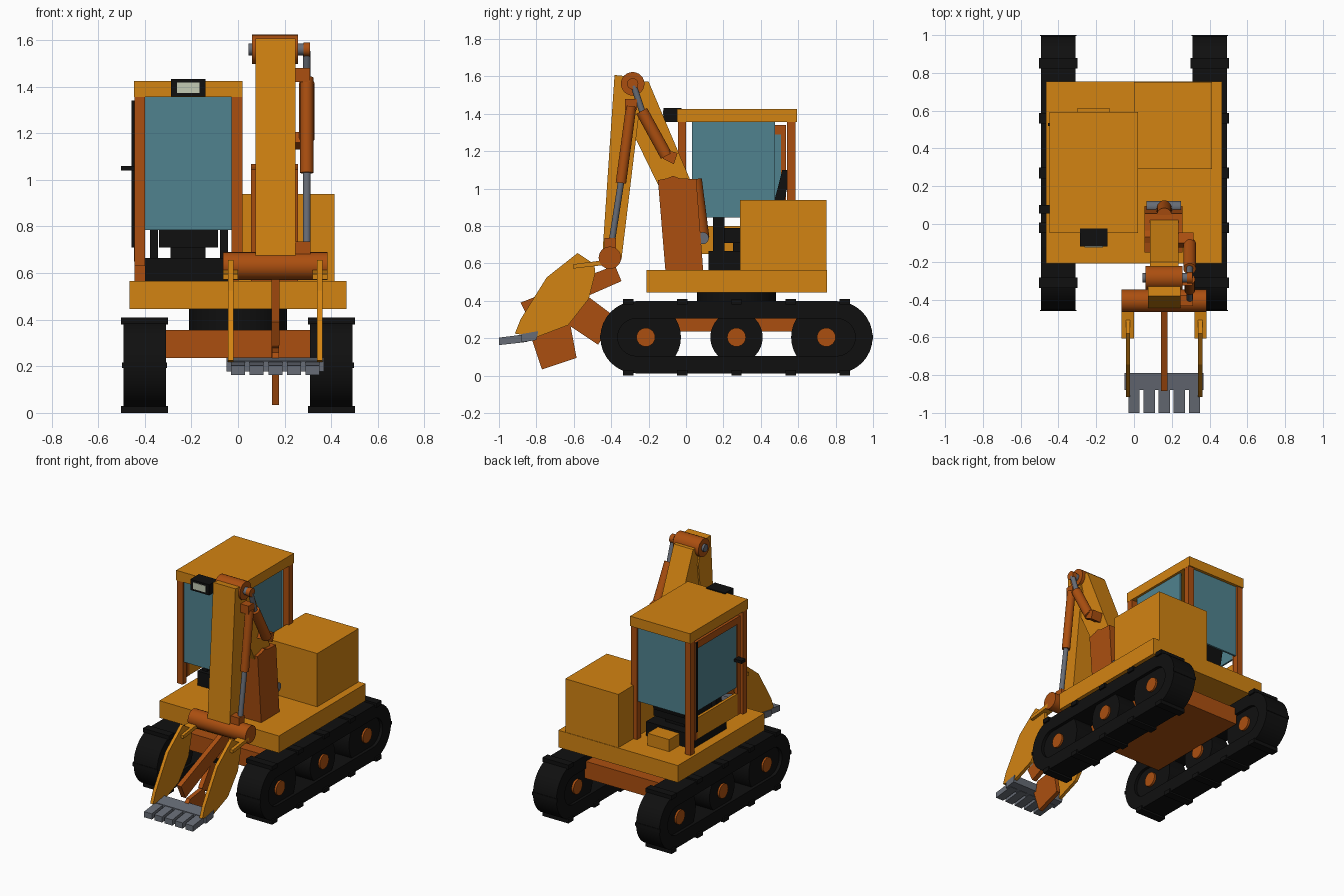
import bpy, bmesh, math
from mathutils import Vector

if "Cube" in bpy.data.objects:
    bpy.data.objects.remove(bpy.data.objects["Cube"])


def material(name, rgb):
    m = bpy.data.materials.new(name)
    m.diffuse_color = (*rgb, 1)
    m.use_nodes = True
    m.node_tree.nodes["Principled BSDF"].inputs["Base Color"].default_value = m.diffuse_color
    return m


YELLOW = material("amber_yellow", (0.65, 0.23, 0.006))
ORANGE = material("dark_orange", (0.41, 0.078, 0.005))
BLACK = material("rubber_black", (0.005, 0.005, 0.005))
GLASS = material("teal_glass", (0.08, 0.225, 0.275))
STEEL = material("steel_grey", (0.135, 0.15, 0.18))
LENS = material("lamp_lens", (0.55, 0.6, 0.46))
round_parts = []


def finish(name, bm, mat):
    bmesh.ops.recalc_face_normals(bm, faces=bm.faces)
    me = bpy.data.meshes.new(name)
    bm.to_mesh(me)
    bm.free()
    me.materials.append(mat)
    ob = bpy.data.objects.new(name, me)
    bpy.context.collection.objects.link(ob)
    return ob


def prism(name, pts, x0, x1, mat):
    """Extrude a (y, z) side profile from x0 to x1."""
    bm = bmesh.new()
    f = bm.faces.new([bm.verts.new((x0, y, z)) for y, z in pts])
    ext = bmesh.ops.extrude_face_region(bm, geom=[f])["geom"]
    bmesh.ops.translate(bm, vec=(x1 - x0, 0, 0),
                        verts=[v for v in ext if isinstance(v, bmesh.types.BMVert)])
    return finish(name, bm, mat)


def box(name, x, y, z, mat):
    return prism(name, [(y[0], z[0]), (y[1], z[0]), (y[1], z[1]), (y[0], z[1])], *x, mat)


def rod(name, a, b, r, mat, segs=24):
    """Cylinder between two points."""
    a, b = Vector(a), Vector(b)
    d = b - a
    bm = bmesh.new()
    bmesh.ops.create_cone(bm, cap_ends=True, segments=segs, radius1=r, radius2=r, depth=d.length)
    bm.transform(d.to_track_quat('Z', 'Y').to_matrix().to_4x4())
    bmesh.ops.translate(bm, vec=(a + b) / 2, verts=bm.verts)
    ob = finish(name, bm, mat)
    round_parts.append(ob)
    return ob


def axle(name, x0, x1, y, z, r, mat, segs=24):
    return rod(name, (x0, y, z), (x1, y, z), r, mat, segs)


def stadium(r, y0, y1, zc, n=16):
    pts = []
    for yc, start in ((y1, -90), (y0, 90)):
        for i in range(n + 1):
            t = math.radians(start + 180 * i / n)
            pts.append((yc + r * math.cos(t), zc + r * math.sin(t)))
    return pts


def belt(name, x0, x1):
    """Hollow track loop."""
    bm = bmesh.new()
    loops = [[bm.verts.new((x, y, z)) for y, z in stadium(r, -0.265, 0.805, 0.205)]
             for r, x in ((0.193, x0), (0.193, x1), (0.10, x1), (0.10, x0))]
    n = len(loops[0])
    for k in range(4):
        a, b = loops[k], loops[(k + 1) % 4]
        for i in range(n):
            j = (i + 1) % n
            bm.faces.new((a[i], a[j], b[j], b[i]))
    round_parts.append(finish(name, bm, BLACK))


# Tracks: belt, pads, wheels and hubs
for side, s in (("left", -1), ("right", 1)):
    belt(f"{side}_track_belt", s * 0.31, s * 0.492)
    for i in range(5):
        y = -0.31 + 0.29 * i
        for lvl, z in (("lower", (0.0, 0.03)), ("upper", (0.38, 0.41))):
            box(f"{side}_{lvl}_pad_{i}", (s * 0.30, s * 0.503), (y - 0.028, y + 0.028), z, BLACK)
    for end, y in (("front", -0.457), ("rear", 0.997)):
        d = 0.012
        box(f"{side}_{end}_end_pad", (s * 0.305, s * 0.498), (y - 0.003, y + 0.003),
            (0.205 - d, 0.205 + d), BLACK)
    for i, (y, r) in enumerate(((-0.215, 0.188), (0.27, 0.14), (0.75, 0.188))):
        axle(f"{side}_wheel_{i}", s * 0.33, s * 0.47, y, 0.205, r, BLACK, 32)
        axle(f"{side}_hub_{i}", s * 0.315, s * 0.483, y, 0.205, 0.05, ORANGE)

# Undercarriage, turntable, deck and engine housing
box("undercarriage", (-0.32, 0.32), (-0.13, 0.67), (0.235, 0.355), ORANGE)
rod("turntable", (0, 0.27, 0.35), (0, 0.27, 0.45), 0.21, BLACK, 40)
box("deck", (-0.465, 0.465), (-0.21, 0.755), (0.445, 0.565), YELLOW)
box("engine_housing", (0.0, 0.413), (0.29, 0.752), (0.56, 0.94), YELLOW)

# Cab roof, pillars and windows
box("cab_roof", (-0.447, 0.02), (-0.048, 0.593), (1.355, 1.425), YELLOW)
for side, x in (("left", (-0.445, -0.4)), ("right", (-0.028, 0.019))):
    box(f"{side}_front_pillar", x, (-0.042, 0.0), (0.63, 1.357), ORANGE)
    box(f"{side}_rear_pillar", x, (0.54, 0.585), (0.563, 1.357), ORANGE)
box("front_window", (-0.402, -0.026), (-0.03, -0.015), (0.785, 1.357), GLASS)
box("rear_window", (-0.402, -0.026), (0.558, 0.572), (0.83, 1.357), GLASS)
box("right_window", (-0.01, 0.003), (0.032, 0.477), (0.845, 1.357), GLASS)

# Door
box("door_glass", (-0.44, -0.428), (0.06, 0.512), (0.845, 1.295), GLASS)
box("door_panel", (-0.445, -0.425), (0.035, 0.52), (0.65, 0.80), YELLOW)
box("door_top_rail", (-0.447, -0.423), (0.035, 0.535), (1.29, 1.34), ORANGE)
box("door_front_rail", (-0.447, -0.423), (0.035, 0.065), (0.65, 1.30), ORANGE)
box("door_rear_rail", (-0.447, -0.423), (0.508, 0.535), (0.65, 1.30), ORANGE)
box("door_hinge", (-0.456, -0.444), (0.518, 0.534), (0.71, 1.34), BLACK)
box("door_handle", (-0.503, -0.445), (0.055, 0.10), (1.04, 1.06), BLACK)

# Seat and controls
box("cab_floor", (-0.40, -0.04), (0.12, 0.50), (0.56, 0.665), BLACK)
box("seat_pedestal", (-0.29, -0.14), (0.25, 0.43), (0.66, 0.72), BLACK)
box("seat_cushion", (-0.34, -0.085), (0.20, 0.48), (0.71, 0.79), BLACK)
prism("seat_back", [(0.42, 0.76), (0.49, 0.76), (0.54, 1.0), (0.54, 1.1), (0.515, 1.1), (0.49, 1.0)],
      -0.335, -0.09, BLACK)
for side, x in (("left", -0.36), ("right", -0.06)):
    box(f"{side}_control_column", (x - 0.017, x + 0.017), (0.145, 0.205), (0.65, 0.86), BLACK)
box("rear_step_box", (-0.30, -0.13), (0.47, 0.615), (0.56, 0.65), YELLOW)

# Roof lamp
box("lamp_housing", (-0.287, -0.14), (-0.12, -0.025), (1.357, 1.432), BLACK)
box("lamp_lens", (-0.262, -0.165), (-0.124, -0.115), (1.372, 1.418), LENS)

# Boom mount, boom and stick
prism("boom_mount", [(-0.11, 0.56), (0.092, 0.56), (0.055, 1.05), (-0.035, 1.055), (-0.07, 1.068),
                     (-0.10, 1.055), (-0.15, 1.045)], 0.055, 0.258, ORANGE)
axle("mount_pin", 0.065, 0.25, 0.09, 0.735, 0.032, STEEL)
rod("boom_lift_cylinder", (0.16, 0.085, 0.735), (0.16, 0.045, 1.05), 0.04, ORANGE)
prism("boom", [(-0.36, 1.58), (-0.2, 1.572), (0.025, 1.04), (0.02, 0.95), (-0.13, 0.98),
               (-0.29, 1.31)], 0.085, 0.235, YELLOW)
prism("stick", [(-0.382, 1.607), (-0.28, 1.597), (-0.245, 1.45), (-0.345, 0.62), (-0.39, 0.6),
                (-0.447, 0.65)], 0.075, 0.247, YELLOW)
axle("elbow_sleeve", 0.06, 0.258, -0.285, 1.56, 0.063, ORANGE)
axle("elbow_pin", 0.045, 0.30, -0.285, 1.56, 0.026, STEEL)

# Hydraulic rams on the right side of the arm
X = 0.295
rod("boom_ram_body", (X, -0.237, 1.415), (X, -0.105, 1.175), 0.033, ORANGE)
rod("boom_ram_rod", (X, -0.28, 1.55), (X, -0.23, 1.40), 0.017, STEEL)
rod("boom_ram_eye", (X - 0.015, -0.285, 1.56), (X + 0.015, -0.285, 1.56), 0.03, ORANGE)
prism("boom_ram_bracket", [(-0.125, 1.16), (-0.065, 1.13), (-0.045, 1.19), (-0.10, 1.205)],
      0.22, 0.315, ORANGE)
rod("stick_ram_body", (X, -0.293, 1.44), (X, -0.348, 1.03), 0.028, ORANGE)
rod("stick_ram_rod", (X, -0.345, 1.05), (X, -0.402, 0.68), 0.017, STEEL)
box("stick_ram_bracket", (0.23, 0.31), (-0.325, -0.262), (1.42, 1.48), ORANGE)
box("stick_ram_foot", (0.23, 0.312), (-0.435, -0.375), (0.66, 0.735), ORANGE)

# Bucket: hinge tube, side plates, mounting tabs
axle("bucket_hinge", -0.065, 0.385, -0.407, 0.63, 0.06, ORANGE)
side_plate = [(-0.58, 0.655), (-0.49, 0.595), (-0.485, 0.55), (-0.52, 0.41), (-0.63, 0.27),
              (-0.80, 0.205), (-0.915, 0.225), (-0.885, 0.30), (-0.745, 0.525)]
for side, s in (("left", -1), ("right", 1)):
    c = 0.16
    prism(f"{side}_bucket_plate", side_plate, c + s * 0.18, c + s * 0.203, YELLOW)
    prism(f"{side}_bucket_tab", [(-0.605, 0.572), (-0.43, 0.592), (-0.43, 0.618), (-0.605, 0.595)],
          c + s * 0.16, c + s * 0.225, YELLOW)

# Central bucket rib made of overlapping slabs
ribs = {
    "upper": [(-0.885, 0.39), (-0.835, 0.29), (-0.345, 0.505), (-0.38, 0.59)],
    "rear": [(-0.54, 0.435), (-0.38, 0.315), (-0.47, 0.165), (-0.65, 0.285)],
    "lower": [(-0.62, 0.28), (-0.585, 0.095), (-0.77, 0.033), (-0.828, 0.205), (-0.78, 0.26)],
}
for i, (part, pts) in enumerate(ribs.items()):
    prism(f"bucket_{part}_rib", pts, 0.143 + i * 0.001, 0.177 - i * 0.001, ORANGE)

# Cutting edge and teeth
prism("cutting_edge", [(-0.88, 0.178), (-0.80, 0.19), (-0.79, 0.238), (-0.88, 0.222)],
      -0.05, 0.368, STEEL)
for i in range(5):
    x = 0.08 * i
    prism(f"bucket_tooth_{i}", [(-1.0, 0.163), (-0.85, 0.18), (-0.85, 0.222), (-1.0, 0.203)],
          x - 0.03, x + 0.03, STEEL)

# Smooth the round parts while keeping crisp rims
bpy.ops.object.select_all(action='DESELECT')
for ob in round_parts:
    ob.select_set(True)
bpy.context.view_layer.objects.active = round_parts[0]
bpy.ops.object.shade_smooth_by_angle(angle=math.radians(35))
